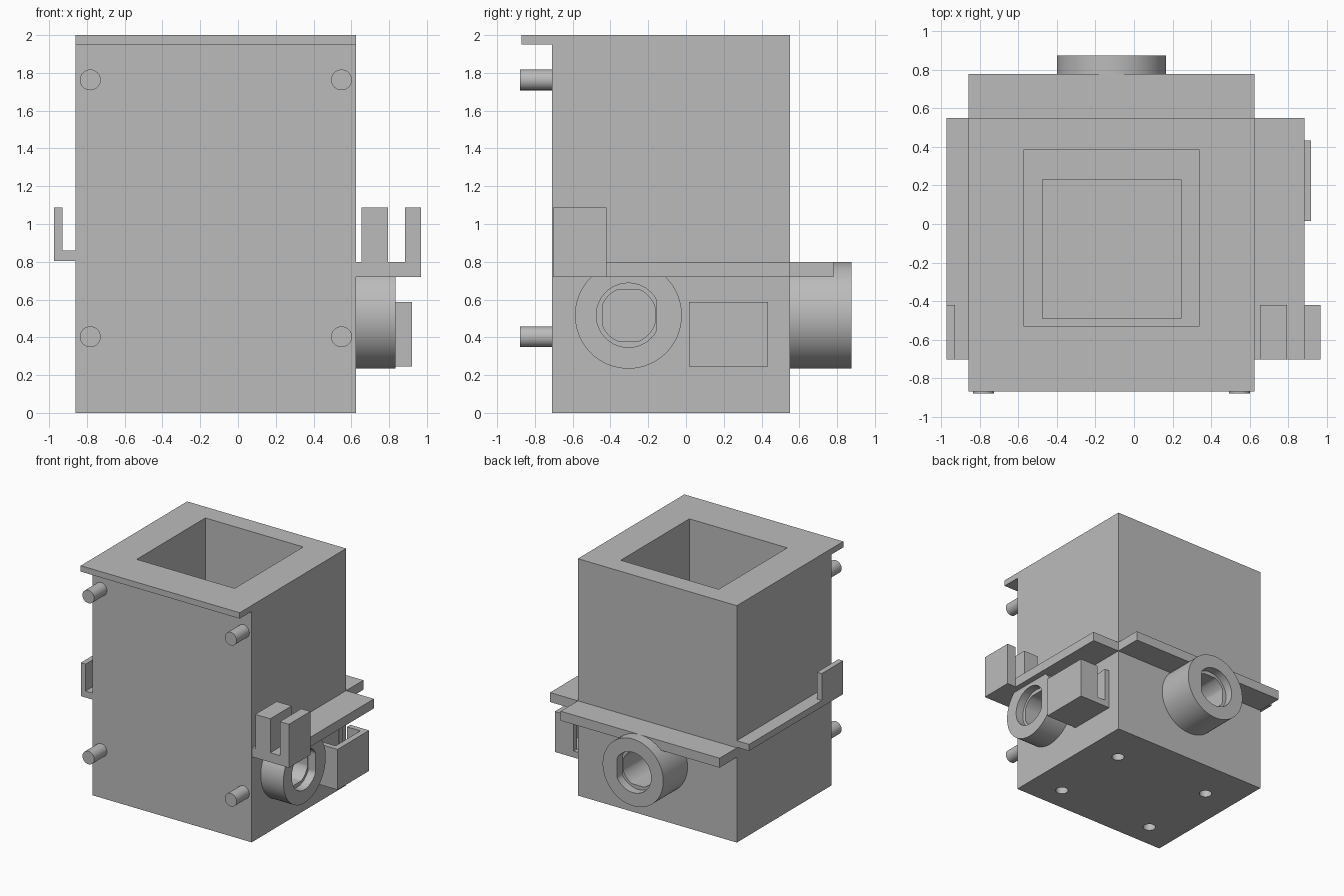
import bpy
import bmesh
import math

cube = bpy.data.objects.get("Cube")
if cube:
    bpy.data.objects.remove(cube, do_unlink=True)

grey = bpy.data.materials.new("machined_grey")
grey.use_nodes = True
colour = (0.5, 0.5, 0.5, 1)
grey.diffuse_color = colour
grey.node_tree.nodes["Principled BSDF"].inputs["Base Color"].default_value = colour


def prism(name, outline, axis, start, end):
    """Extrude a 2D outline along x, y or z."""
    place = {"x": lambda u, v, t: (t, u, v),
             "y": lambda u, v, t: (u, t, v),
             "z": lambda u, v, t: (u, v, t)}[axis]
    bm = bmesh.new()
    rings = [[bm.verts.new(place(u, v, t)) for u, v in outline] for t in (start, end)]
    n = len(outline)
    bm.faces.new(rings[0])
    bm.faces.new(rings[1])
    for i in range(n):
        j = (i + 1) % n
        bm.faces.new((rings[0][i], rings[0][j], rings[1][j], rings[1][i]))
    bmesh.ops.remove_doubles(bm, verts=bm.verts, dist=1e-5)
    bmesh.ops.recalc_face_normals(bm, faces=bm.faces)
    mesh = bpy.data.meshes.new(name)
    bm.to_mesh(mesh)
    bm.free()
    mesh.materials.append(grey)
    obj = bpy.data.objects.new(name, mesh)
    bpy.context.collection.objects.link(obj)
    return obj


def box(name, x, y, z):
    outline = [(x[0], y[0]), (x[1], y[0]), (x[1], y[1]), (x[0], y[1])]
    return prism(name, outline, "z", *z)


def circle(cu, cv, r, left=1, right=1, height=1, n=64):
    """Circle outline with optional flats."""
    points = []
    for i in range(n):
        a = math.tau * i / n
        u = max(-left, min(right, r * math.cos(a)))
        v = max(-height, min(height, r * math.sin(a)))
        points.append((cu + u, cv + v))
    return points


def cut(target, cutters):
    for cutter in cutters:
        cutter.hide_render = True
        mod = target.modifiers.new("cut", "BOOLEAN")
        mod.operation = "DIFFERENCE"
        mod.solver = "EXACT"
        mod.object = cutter
        bpy.ops.object.select_all(action="DESELECT")
        target.select_set(True)
        bpy.context.view_layer.objects.active = target
        bpy.ops.object.modifier_apply(modifier=mod.name)


def smooth(obj):
    bpy.ops.object.select_all(action="DESELECT")
    obj.select_set(True)
    bpy.context.view_layer.objects.active = obj
    bpy.ops.object.shade_smooth_by_angle(angle=math.radians(30))


# Main block with the front lip as one side profile
profile = [(-0.71, 0), (0.55, 0), (0.55, 2), (-0.87, 2), (-0.87, 1.95), (-0.71, 1.95)]
body = prism("body", profile, "x", -0.86, 0.625)

# Stepped well open at the top, and bolt holes underneath
body_cutters = [
    box("well_cutter", (-0.575, 0.34), (-0.53, 0.385), (0.85, 2.1)),
    box("lower_well_cutter", (-0.475, 0.245), (-0.49, 0.23), (0.25, 1.0)),
]
for x in (-0.58, 0.335):
    for y in (-0.5, 0.2):
        body_cutters.append(prism("bolt_hole_cutter", circle(x, y, 0.05, n=32), "z", -0.1, 0.2))

# Round ports on the left side and the back, each with a keyed, stepped bore
cutters = list(body_cutters)
for name, axis, centre, wall, end in (("side_port", "x", -0.305, 0.625, 0.835),
                                      ("back_port", "y", -0.117, 0.55, 0.875)):
    port = prism(name, circle(centre, 0.517, 0.283), axis, wall - 0.02, end)
    bores = [
        prism("counterbore_cutter", circle(centre, 0.517, 0.17, right=0.147), axis, end - 0.07, end + 0.1),
        prism("bore_cutter", circle(centre, 0.517, 0.147, 0.135, 0.14, 0.136), axis, wall - 0.2, end + 0.05),
    ]
    cut(port, bores)
    smooth(port)
    body_cutters.append(bores[1])
    cutters += bores
cut(body, body_cutters)
smooth(body)

# Shelves around the block
box("right_shelf", (-0.975, -0.85), (-0.705, 0.55), (0.805, 0.86))
box("left_shelf", (0.615, 0.885), (-0.425, 0.55), (0.72, 0.8))
box("back_shelf", (-0.86, 0.625), (0.54, 0.78), (0.72, 0.8))

# Upright tab and forked bracket at the front ends of the shelves
box("right_tab", (-0.975, -0.93), (-0.705, -0.42), (0.81, 1.087))
fork = [(0.615, 0.72), (0.97, 0.72), (0.97, 1.087), (0.885, 1.087), (0.885, 0.8),
        (0.795, 0.8), (0.795, 1.087), (0.655, 1.087), (0.655, 0.8), (0.615, 0.8)]
prism("fork_bracket", fork, "y", -0.705, -0.42)

# Open-topped side tray with a slot through both end walls
tray = box("side_tray", (0.615, 0.92), (0.015, 0.435), (0.245, 0.587))
tray_cutters = [
    box("tray_cutter", (0.665, 0.87), (0.06, 0.39), (0.29, 0.7)),
    box("slot_cutter", (0.67, 0.745), (-0.1, 0.6), (0.3, 0.7)),
]
cut(tray, tray_cutters)
cutters += tray_cutters

# Front pegs
for x in (-0.782, 0.548):
    for z in (0.403, 1.763):
        smooth(prism("front_peg", circle(x, z, 0.055, n=40), "y", -0.88, -0.69))

for cutter in cutters:
    bpy.data.objects.remove(cutter, do_unlink=True)
